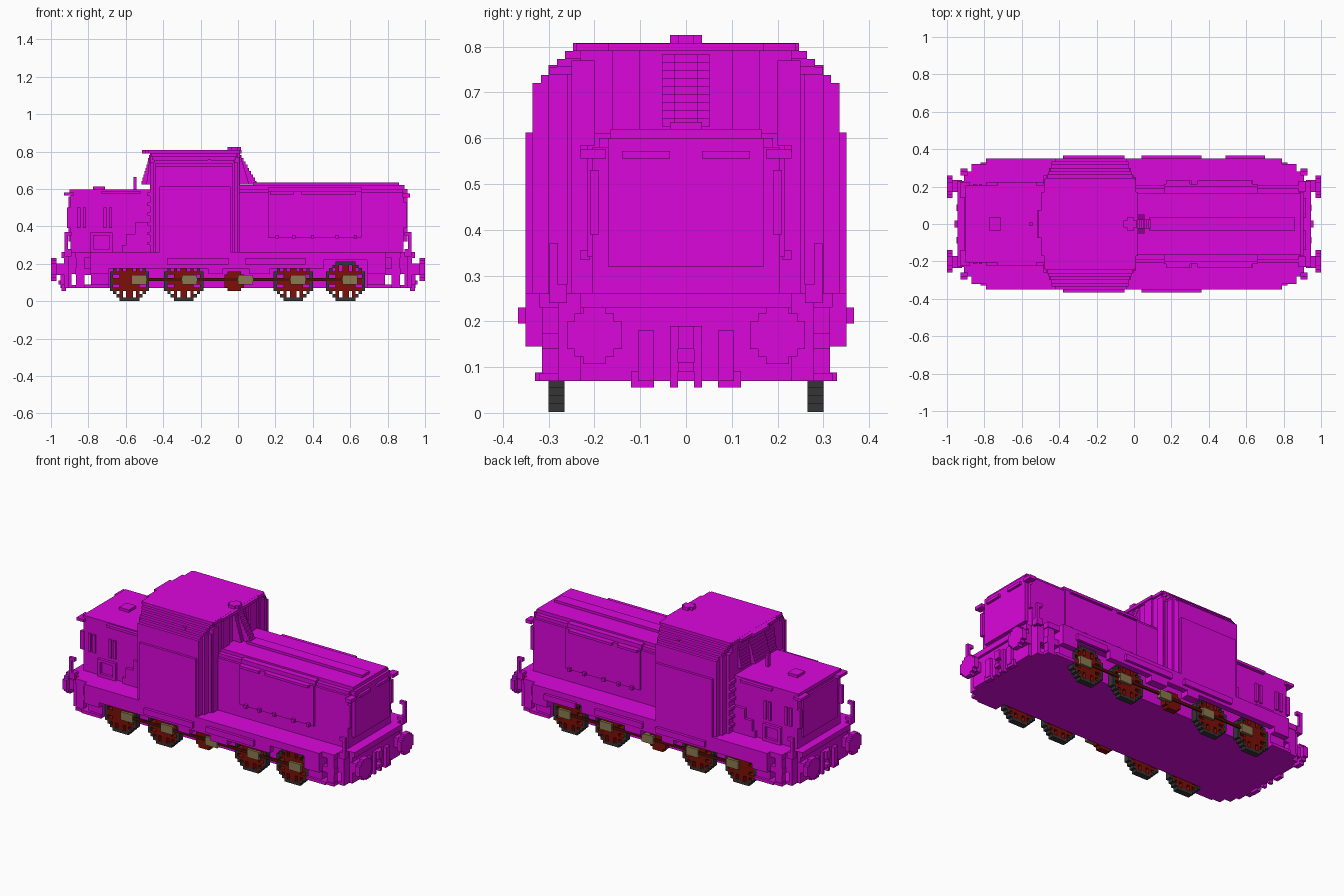
import bpy
import bmesh
from mathutils import Matrix, Vector

default = bpy.data.objects.get("Cube")
if default:
    bpy.data.objects.remove(default)

CELL = 0.0175


def material(name, red, green, blue):
    mat = bpy.data.materials.new(name)
    mat.use_nodes = True
    colour = (red, green, blue, 1)
    mat.diffuse_color = colour
    mat.node_tree.nodes["Principled BSDF"].inputs["Base Color"].default_value = colour
    return mat


magenta = material("magenta paint", .72, .002, .72)
wheel_red = material("wheel red", .2, .005, .002)
rod_brown = material("rod dark red", .08, .005, .002)
tyre_grey = material("tyre grey", .035, .035, .035)
tan = material("bearing tan", .26, .19, .08)


# A block is a (low corner, high corner) pair
def block(x, y, z):
    return [(Vector((x[0], y[0], z[0])), Vector((x[1], y[1], z[1])))]


def centred(x, width, z):
    return block(x, (-width, width), z)


def sides(x, y, z):
    return block(x, y, z) + block(x, (-y[1], -y[0]), z)


def ends(x, y, z):
    return sides(x, y, z) + sides((-x[1], -x[0]), y, z)


# Full length plate whose corners step inward at both ends
def tapered(z):
    result = []
    for reach, width in ((.87, .32), (.91, .28), (.945, .23)):
        result += centred((-reach, reach), width, z)
    return result


def part(name, mat, *groups):
    bm = bmesh.new()
    for group in groups:
        for low, high in group:
            size = Matrix.Diagonal(high - low).to_4x4()
            bmesh.ops.create_cube(bm, size=1, matrix=Matrix.Translation((low + high) / 2) @ size)
    mesh = bpy.data.meshes.new(name)
    bm.to_mesh(mesh)
    bm.free()
    mesh.materials.append(mat)
    obj = bpy.data.objects.new(name, mesh)
    bpy.context.collection.objects.link(obj)
    return obj


# Stepped wheel or disc: keep the grid cells that pass a rule
def cells(centre, z, depth, count, rule):
    result = []
    for row in range(count):
        for col in range(count):
            i, j = col - count / 2 + .5, row - count / 2 + .5
            if rule(i, j, (i * i + j * j) ** .5):
                left, low = centre + (i - .5) * CELL, z + (j - .5) * CELL
                result += sides((left, left + CELL), depth, (low, low + CELL))
    return result


def is_tyre(i, j, r):
    return 5.3 < r < 6.1


def is_spoke(i, j, r):
    across = min(abs(i), abs(j))
    return r <= 5.3 and (r < 3.2 or int(across) % 2 == 0)


def is_cross(i, j, r):
    return r < 3.2


# Running gear
axle = .107
wheel_places = {"rear": -.58, "rear_middle": -.29, "front_middle": .295, "front": .575}
for place, x in wheel_places.items():
    part(place + "_tyres", tyre_grey, cells(x, axle, (.265, .3), 12, is_tyre))
    part(place + "_spokes", wheel_red, cells(x, axle, (.268, .3), 12, is_spoke))
part("drive_shaft_cranks", wheel_red, cells(-.02, axle, (.265, .3), 6, is_cross))
part("coupling_rods", rod_brown, sides(x=(-.55, .6), y=(.298, .307), z=(.108, .125)))
bearings = []
for x in (-.57, -.3, 0, .28, .56):
    bearings += sides((x, x + .08), (.29, .315), (.09, .14))
part("rod_bearings", tan, bearings)

# Frame, floor and deck
part("frame", magenta,
     centred(x=(-.78, .78), width=.262, z=(.08, .25)),
     centred(x=(-.79, .79), width=.262, z=(.07, .087)),
     ends(x=(.79, .87), y=(0, .32), z=(.07, .087)),
     ends(x=(.87, .91), y=(0, .28), z=(.07, .087)),
     ends(x=(.91, .93), y=(0, .23), z=(.07, .087)))
part("deck", magenta,
     centred(x=(-.79, .79), width=.35, z=(.23, .262)),
     tapered(z=(.23, .262)))
part("side_skirts", magenta,
     sides(x=(-.79, .46), y=(.315, .35), z=(.175, .25)),
     sides(x=(.46, .69), y=(.315, .35), z=(.22, .25)),
     sides(x=(-.16, -.08), y=(.3, .35), z=(.145, .2)),
     sides(x=(.06, .17), y=(.3, .35), z=(.145, .2)),
     ends(x=(.69, .79), y=(.26, .35), z=(.145, .25)))
part("skirt_rails", magenta,
     sides(x=(-.38, -.05), y=(.35, .367), z=(.195, .23)),
     sides(x=(.04, .36), y=(.35, .367), z=(.195, .23)),
     block(x=(.49, .7), y=(.35, .367), z=(.195, .23)))

# End beams, steps, buffers and couplings
part("end_beams", magenta,
     ends(x=(.9, .93), y=(0, .23), z=(.07, .25)),
     ends(x=(.89, .91), y=(.2, .28), z=(.07, .25)),
     ends(x=(.78, .9), y=(.23, .28), z=(.145, .25)))
part("corner_steps", magenta,
     ends(x=(.69, .82), y=(.26, .33), z=(.07, .088)),
     ends(x=(.74, .87), y=(.26, .315), z=(.14, .175)),
     ends(x=(.69, .785), y=(.26, .315), z=(.08, .24)),
     ends(x=(.82, .865), y=(.28, .315), z=(.08, .24)))
part("buffer_stems", magenta, ends(x=(.92, .975), y=(.17, .235), z=(.14, .2)))
part("buffer_heads", magenta,
     ends(x=(.97, 1), y=(.14, .26), z=(.14, .2)),
     ends(x=(.97, 1), y=(.157, .243), z=(.123, .217)),
     ends(x=(.97, 1), y=(.175, .225), z=(.107, .23)))
part("coupling_hooks", magenta,
     ends(x=(.92, .95), y=(.07, .105), z=(.07, .18)),
     ends(x=(.92, .945), y=(.07, .12), z=(.055, .09)),
     ends(x=(.92, .945), y=(.018, .035), z=(.055, .19)),
     ends(x=(.92, .96), y=(0, .018), z=(.09, .11)),
     ends(x=(.92, .96), y=(0, .018), z=(.14, .19)))
part("corner_handrails", magenta,
     ends(x=(.91, .928), y=(.28, .298), z=(.24, .37)),
     ends(x=(.89, .928), y=(.28, .298), z=(.35, .37)),
     ends(x=(.89, .928), y=(.26, .298), z=(.24, .28)))

# Long hood
part("long_hood", magenta,
     centred(x=(-.02, .885), width=.205, z=(.25, .58)),
     centred(x=(-.02, .88), width=.19, z=(.58, .6)),
     centred(x=(-.02, .89), width=.165, z=(.6, .62)),
     centred(x=(.08, .86), width=.035, z=(.62, .635)))
part("long_hood_doors", magenta,
     sides(x=(.16, .66), y=(.2, .215), z=(.34, .585)),
     sides(x=(.16, .66), y=(.16, .2), z=(.58, .61)),
     sides(x=(.17, .3), y=(.21, .232), z=(.57, .585)),
     sides(x=(.34, .63), y=(.21, .232), z=(.57, .585)))
hinges = []
for x in (.2, .29, .39, .52, .62):
    hinges += sides((x, x + CELL), (.21, .232), (.335, .355))
part("door_hinges", magenta, hinges)
part("long_hood_end", magenta,
     centred(x=(.88, .905), width=.17, z=(.32, .6)),
     sides(x=(.88, .9), y=(.19, .21), z=(.39, .53)),
     sides(x=(.88, .92), y=(.175, .23), z=(.555, .575)),
     sides(x=(.9, .92), y=(.035, .14), z=(.555, .572)))

# Short hood
part("short_hood", magenta, centred(x=(-.895, -.46), width=.205, z=(.25, .58)))
part("short_hood_roof", magenta,
     centred(x=(-.9, -.46), width=.205, z=(.575, .597)),
     sides(x=(-.93, -.88), y=(.14, .225), z=(.565, .582)),
     sides(x=(-.73, -.52), y=(.2, .225), z=(.575, .59)),
     centred(x=(-.775, -.71), width=.035, z=(.59, .613)),
     centred(x=(-.56, -.542), width=.01, z=(.59, .665)))
part("short_hood_end", magenta,
     centred(x=(-.905, -.89), width=.165, z=(.32, .56)),
     sides(x=(-.915, -.89), y=(.19, .21), z=(.39, .5)))
louvres = []
for x in (-.86, -.83, -.72, -.69):
    louvres += sides((x, x + CELL), (.2, .215), (.39, .5))
part("short_hood_louvres", magenta, louvres)

# Hatch frames and stepped covers on the short hood sides
part("hood_hatch_frames", magenta,
     sides(x=(-.79, -.67), y=(.2, .222), z=(.35, .367)),
     sides(x=(-.79, -.67), y=(.2, .222), z=(.262, .28)),
     sides(x=(-.79, -.772), y=(.2, .222), z=(.27, .36)),
     sides(x=(-.688, -.67), y=(.2, .222), z=(.27, .36)))
part("hood_stepped_covers", magenta,
     sides(x=(-.62, -.45), y=(.2, .222), z=(.26, .3)),
     sides(x=(-.6, -.45), y=(.2, .222), z=(.3, .36)),
     sides(x=(-.55, -.45), y=(.2, .222), z=(.36, .42)))

# Cab walls with stepped corners
part("cab", magenta,
     centred(x=(-.42, -.04), width=.35, z=(.25, .612)),
     centred(x=(-.44, -.03), width=.335, z=(.25, .72)),
     centred(x=(-.455, -.015), width=.3, z=(.25, .74)),
     centred(x=(-.47, 0), width=.26, z=(.25, .74)))

# Cab roof narrows one cell per layer
roof = []
for layer in range(5):
    base, half, grow = .72 + layer * CELL, .317 - layer * CELL, layer * .008
    roof += centred((-.44 - grow, -.03 + grow), half, (base, base + CELL))
part("cab_roof", magenta, roof,
     centred(x=(-.47, 0), width=.23, z=(.72, .8)),
     centred(x=(-.48, .01), width=.24, z=(.79, .807)),
     centred(x=(-.495, .02), width=.17, z=(.79, .807)),
     centred(x=(-.512, 0), width=.075, z=(.79, .807)))

# Stepped duct in front of the cab and sloping panel behind it
duct = []
for layer in range(9):
    base, reach = .765 - layer * CELL, layer * .01
    duct += centred((-.1, .015 + reach / 2), .052, (base, base + CELL))
    duct += centred((-.1, .02 + reach), .025, (base, base + CELL))
    duct += centred((-.475 - reach / 2, -.4), .075, (base, base + CELL))
    duct += centred((-.47 - reach / 4, -.4), .17, (base, base + CELL))
part("cab_end_duct", magenta, duct)
part("cab_end_pillars", magenta,
     sides(x=(-.02, .012), y=(.1, .16), z=(.6, .79)),
     sides(x=(-.02, .008), y=(.2, .25), z=(.25, .77)))
part("roof_horn", magenta,
     centred(x=(-.055, .015), width=.018, z=(.8, .825)),
     centred(x=(-.038, 0), width=.035, z=(.8, .825)))
part("roof_handles", magenta, sides(x=(-.16, -.145), y=(.28, .3), z=(.7, .76)))

# Ladder rungs on the cab rear
rungs = []
for step in range(6):
    base = .3 + step * CELL * 3
    rungs += sides((-.485, -.45), (.21, .26), (base, base + CELL))
part("cab_rungs", magenta, rungs)
